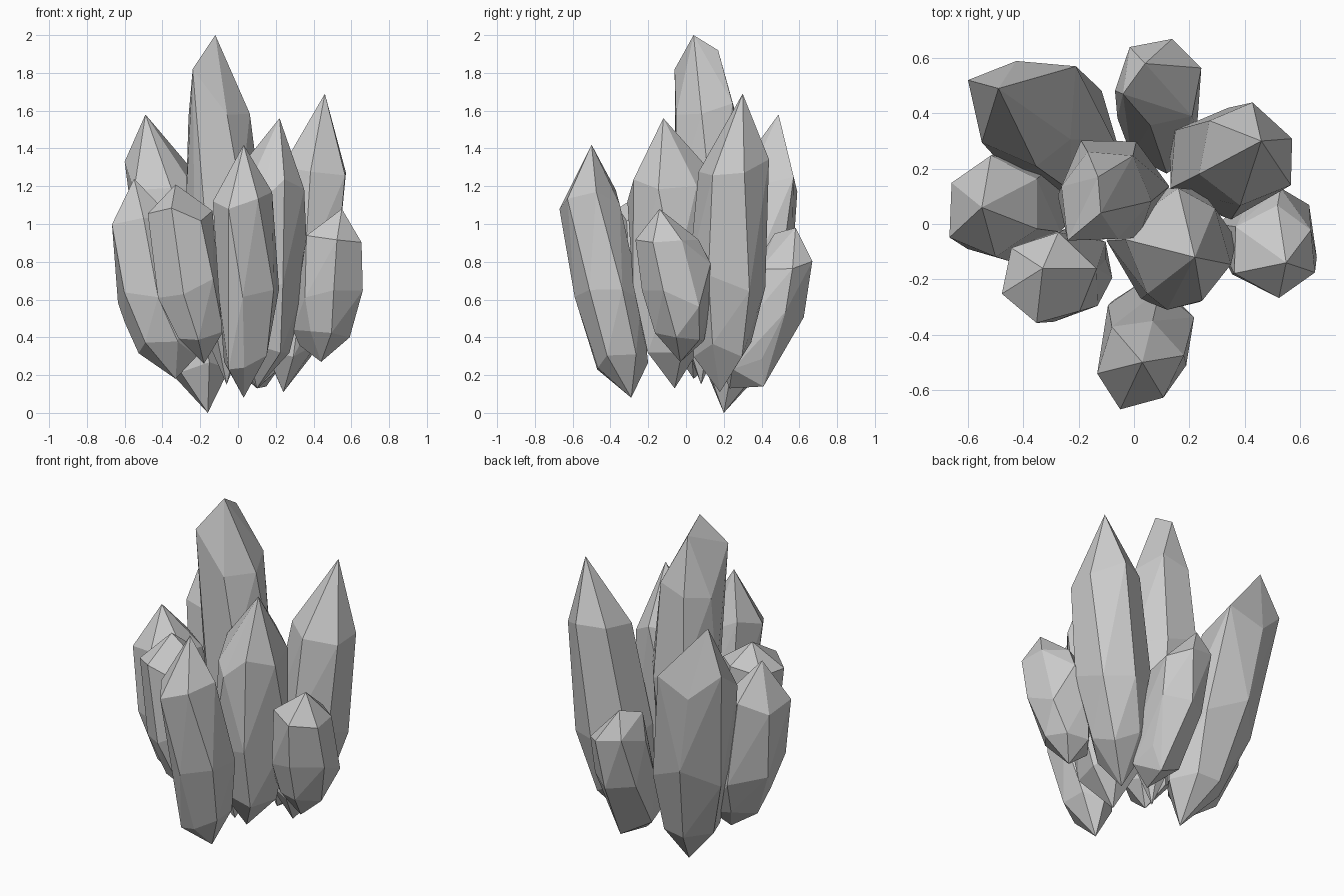
import bpy
import bmesh
import random
from math import cos, sin, radians
from mathutils import Vector

cube = bpy.data.objects.get("Cube")
if cube:
    bpy.data.objects.remove(cube, do_unlink=True)

random.seed(4)
SIDES = 6

# Single stone colour
stone = bpy.data.materials.new("pale_grey_stone")
stone.use_nodes = True
grey = (0.6, 0.6, 0.6, 1)
stone.diffuse_color = grey
stone.node_tree.nodes["Principled BSDF"].inputs["Base Color"].default_value = grey


def ring(center, radius, turn, wobble):
    """Slightly uneven ring of points around a crystal's axis."""
    points = []
    for i in range(SIDES):
        angle = radians(turn + 360 * i / SIDES + random.uniform(-6, 6))
        reach = radius * random.uniform(0.97, 1.1)
        lift = random.uniform(-wobble, wobble)
        points.append(center + Vector((cos(angle) * reach, sin(angle) * reach, lift)))
    return points


def crystal(name, base, belly, belly_radius, shoulder, shoulder_radius, apex, turn, corners=()):
    """Faceted spike: pointed root, foot, wide belly, shoulder, tip and odd outer corners."""
    base, belly, shoulder, apex = map(Vector, (base, belly, shoulder, apex))
    foot = base.lerp(belly, 0.38)
    points = [base, apex] + [Vector(corner) for corner in corners]
    points += ring(foot, belly_radius * 0.76, turn + 20, 0.04)
    points += ring(belly, belly_radius, turn + 10, 0.06)
    points += ring(shoulder, shoulder_radius, turn, 0.05)

    bm = bmesh.new()
    for point in points:
        bm.verts.new(point)
    bmesh.ops.convex_hull(bm, input=bm.verts[:])
    loose = [v for v in bm.verts if not v.link_faces]
    bmesh.ops.delete(bm, geom=loose, context="VERTS")
    # Merge nearly coplanar triangles into broad crystal facets
    bmesh.ops.dissolve_limit(bm, angle_limit=radians(5), verts=bm.verts[:], edges=bm.edges[:])
    bmesh.ops.recalc_face_normals(bm, faces=bm.faces[:])

    mesh = bpy.data.meshes.new(name)
    bm.to_mesh(mesh)
    bm.free()
    mesh.materials.append(stone)
    obj = bpy.data.objects.new(name, mesh)
    bpy.context.scene.collection.objects.link(obj)


# Tall middle spike with a ridged tip
crystal("center_crystal", base=(-.06, .08, .15), belly=(-.08, .12, 1.1), belly_radius=.2,
        shoulder=(-.1, .11, 1.6), shoulder_radius=.16, apex=(-.12, .04, 2), turn=50,
        corners=[(-.13, .17, 1.92), (-.24, -.06, 1.82)])

# Rear spikes
crystal("back_right_crystal", base=(-.16, .2, 0), belly=(-.28, .34, .65), belly_radius=.21,
        shoulder=(-.39, .4, 1.22), shoulder_radius=.19, apex=(-.49, .49, 1.58), turn=35,
        corners=[(-.6, .52, 1.33), (-.21, .57, 1.25)])
crystal("back_left_crystal", base=(.24, .18, .11), belly=(.33, .22, .7), belly_radius=.2,
        shoulder=(.41, .25, 1.3), shoulder_radius=.175, apex=(.46, .3, 1.69), turn=20)
crystal("back_crystal", base=(.1, .23, .13), belly=(.1, .45, .5), belly_radius=.16,
        shoulder=(.09, .51, .8), shoulder_radius=.155, apex=(.04, .58, .98), turn=15,
        corners=[(.15, .41, .14), (-.04, .47, .95)])

# Front spikes
crystal("front_inner_crystal", base=(.1, -.06, .13), belly=(.13, -.07, .7), belly_radius=.22,
        shoulder=(.17, -.1, 1.22), shoulder_radius=.19, apex=(.22, -.12, 1.56), turn=50,
        corners=[(.12, -.31, 1.12), (.16, .13, 1.28)])
crystal("front_crystal", base=(.03, -.29, .08), belly=(.05, -.41, .6), belly_radius=.17,
        shoulder=(.02, -.5, 1.13), shoulder_radius=.155, apex=(.03, -.5, 1.42), turn=10,
        corners=[(-.05, -.67, 1.08), (-.05, -.47, .23)])
crystal("front_right_crystal", base=(-.18, -.12, .26), belly=(-.26, -.19, .65), belly_radius=.17,
        shoulder=(-.31, -.2, 1.05), shoulder_radius=.165, apex=(-.33, -.16, 1.21), turn=15)

# Side spikes
crystal("left_crystal", base=(.44, -.03, .27), belly=(.49, -.05, .6), belly_radius=.175,
        shoulder=(.51, -.1, .9), shoulder_radius=.155, apex=(.55, -.14, 1.08), turn=30,
        corners=[(.53, .13, .79), (.29, -.05, .44)])
crystal("right_crystal", base=(-.33, .04, .18), belly=(-.45, .06, .6), belly_radius=.2,
        shoulder=(-.51, .06, 1.02), shoulder_radius=.175, apex=(-.55, .06, 1.24), turn=30,
        corners=[(-.6, .05, .48)])
